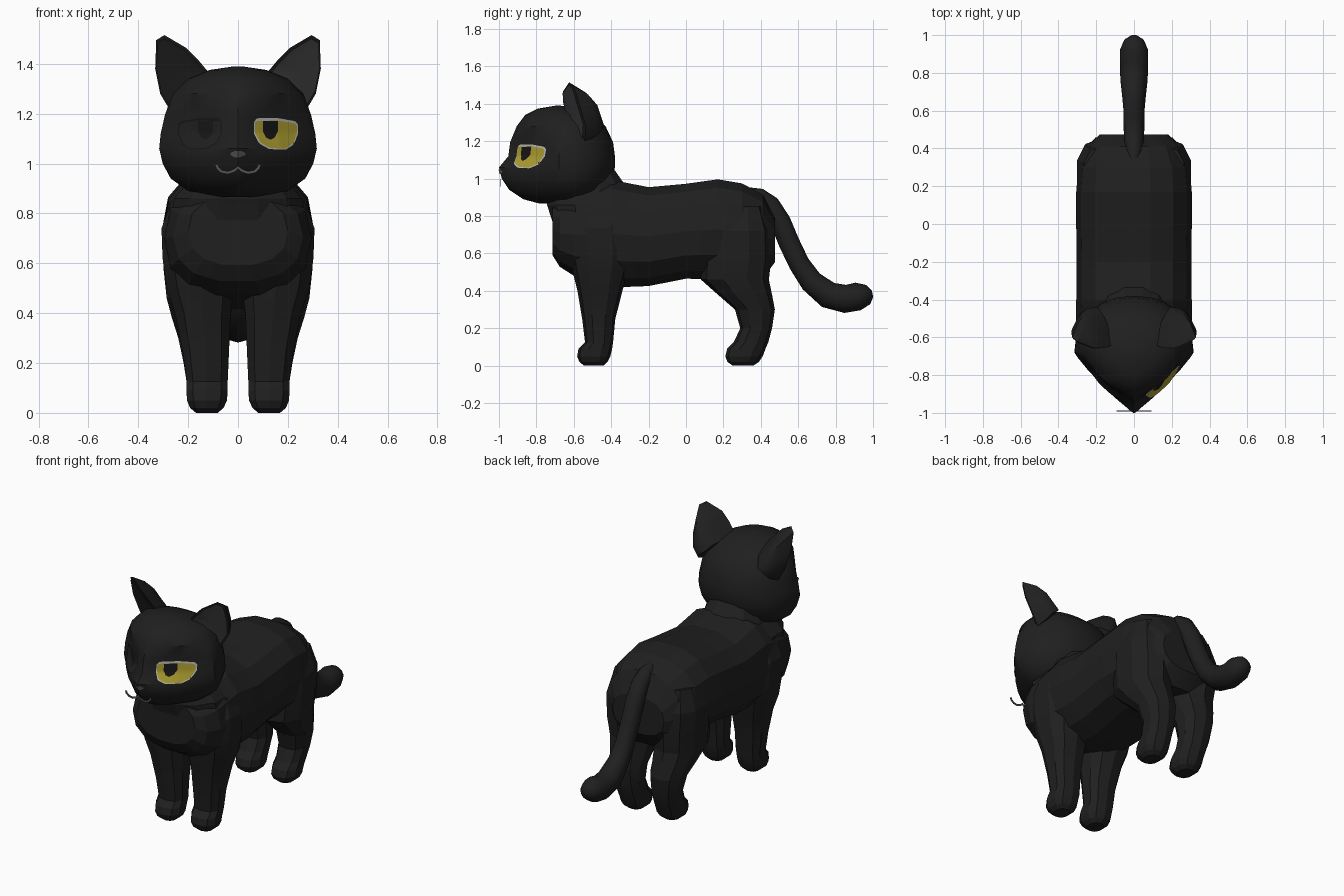
import bpy, bmesh, math
from mathutils import Vector
from mathutils.bvhtree import BVHTree

if "Cube" in bpy.data.objects:
    bpy.data.objects.remove(bpy.data.objects["Cube"])


def material(name, r, g, b):
    m = bpy.data.materials.new(name)
    m.diffuse_color = (r, g, b, 1)
    m.use_nodes = True
    m.node_tree.nodes["Principled BSDF"].inputs["Base Color"].default_value = m.diffuse_color
    return m


FUR = material("black fur", 0.014, 0.014, 0.014)
DARK = material("deep black", 0.008, 0.008, 0.008)
INNER = material("inner ear grey", 0.05, 0.049, 0.05)
GREY = material("nose grey", 0.09, 0.09, 0.09)
YELLOW = material("eye yellow", 0.42, 0.34, 0.03)
RIM = material("eye rim", 0.5, 0.5, 0.48)


def make(name, verts, faces, mat, smooth=None, fix=True):
    me = bpy.data.meshes.new(name)
    me.from_pydata(verts, [], faces)
    if fix:
        bm = bmesh.new()
        bm.from_mesh(me)
        bmesh.ops.recalc_face_normals(bm, faces=bm.faces)
        bm.to_mesh(me)
        bm.free()
    me.materials.append(mat)
    ob = bpy.data.objects.new(name, me)
    bpy.context.collection.objects.link(ob)
    if smooth:
        bpy.ops.object.select_all(action='DESELECT')
        ob.select_set(True)
        bpy.context.view_layer.objects.active = ob
        bpy.ops.object.shade_smooth_by_angle(angle=math.radians(smooth))
    return ob


def bands(n, count):
    return [(k * n + i, k * n + (i + 1) % n, (k + 1) * n + (i + 1) % n, (k + 1) * n + i)
            for k in range(count) for i in range(n)]


def loft(name, rings, mat, smooth=None):
    n = len(rings[0])
    verts = [p for r in rings for p in r]
    faces = bands(n, len(rings) - 1)
    faces += [tuple(range(n)), tuple(range(len(verts) - n, len(verts)))]
    return make(name, verts, faces, mat, smooth)


def oval(n, p, q=None, turn=0.0):
    """Unit superellipse; q is the exponent of the negative second half."""
    out = []
    for i in range(n):
        a = 2 * math.pi * (i + turn) / n
        c, s = math.cos(a), math.sin(a)
        e = 2 / (q if q and s < 0 else p)
        out.append((math.copysign(abs(c) ** e, c), math.copysign(abs(s) ** e, s)))
    return out


# Torso: sections along y (y, bottom, top, half width)
torso = [(-.715, .59, .87, .2), (-.675, .525, .89, .26), (-.59, .47, .93, .295), (-.4, .412, 1.0, .304),
         (-.2, .42, .96, .304), (0, .46, .978, .306), (.17, .455, 1.002, .306), (.3, .455, .98, .295),
         (.41, .46, .92, .25), (.475, .55, .79, .18)]
loft("torso", [[(u * w, y, (b + t) / 2 + v * (t - b) / 2) for u, v in oval(14, 2.4)]
               for y, b, t, w in torso], FUR, 12)


def column(rows, n, p, s=1):
    """Horizontal sections (z, x0, x1, y0, y1)."""
    return [[(s * ((x0 + x1) / 2 + u * (x1 - x0) / 2), (y0 + y1) / 2 + v * (y1 - y0) / 2, z)
             for u, v in oval(n, p, turn=.5)] for z, x0, x1, y0, y1 in rows]


# Neck and chest ruff
neck = [(.66, -.26, .26, -.70, -.33), (.77, -.28, .28, -.72, -.33), (.86, -.265, .265, -.75, -.31),
        (.93, -.2, .2, -.74, -.31), (.98, -.18, .18, -.70, -.33), (1.05, -.15, .15, -.68, -.38)]
loft("neck", column(neck, 12, 2.2), FUR, 12)

# Legs
front = [(0, .08, .17, -.545, -.44), (.02, .055, .195, -.57, -.42), (.05, .041, .208, -.582, -.405),
         (.09, .038, .21, -.575, -.395), (.125, .038, .21, -.54, -.39), (.25, .032, .226, -.555, -.378),
         (.4, .025, .257, -.58, -.34), (.5, .01, .292, -.605, -.31), (.62, .03, .308, -.625, -.29),
         (.74, .05, .312, -.61, -.31), (.85, .1, .27, -.56, -.37)]
hind = [(0, .08, .17, .25, .36), (.02, .055, .195, .222, .39), (.05, .041, .208, .21, .41),
        (.09, .04, .21, .22, .425), (.125, .043, .21, .255, .44), (.2, .038, .222, .29, .46),
        (.3, .032, .244, .262, .475), (.38, .025, .27, .17, .46), (.46, .015, .292, .08, .443),
        (.58, .02, .305, .085, .457), (.72, .04, .308, .09, .452), (.85, .06, .268, .15, .412)]
for side, s in (("left", 1), ("right", -1)):
    loft(side + "_front_leg", column(front, 10, 2.5, s), FUR, 15)
    loft(side + "_hind_leg", column(hind, 10, 2.3, s), FUR, 15)

# Tail: swept tube in the yz plane (y, z, radius)
path = [(.33, .925, .03), (.39, .905, .045), (.45, .86, .052), (.505, .77, .055), (.55, .66, .056),
        (.605, .545, .056), (.67, .45, .062), (.76, .378, .072), (.85, .357, .075), (.92, .37, .075),
        (.975, .38, .052), (.997, .385, .018)]
rings = []
for i, (y, z, r) in enumerate(path):
    a, b = path[max(i - 1, 0)], path[min(i + 1, len(path) - 1)]
    d = Vector((b[0] - a[0], b[1] - a[1])).normalized()
    rings.append([(u * r, y - v * r * d.y, z + v * r * d.x) for u, v in oval(12, 2)])
loft("tail", rings, FUR, 50)

# Head: sections (z, half width, front y, widest y, back y, front exponent)
skull = [(.866, .11, -.78, -.64, -.56, 1.7), (.89, .2, -.87, -.64, -.5, 1.5), (.94, .27, -.945, -.65, -.44, 1.3),
         (1.0, .302, -.985, -.67, -.40, 1.2), (1.06, .316, -1.0, -.68, -.38, 1.12),
         (1.12, .31, -.95, -.68, -.38, 1.08), (1.195, .293, -.94, -.68, -.39, 1.1),
         (1.28, .262, -.905, -.64, -.43, 1.7), (1.34, .2, -.86, -.64, -.5, 1.8),
         (1.375, .115, -.79, -.68, -.57, 1.9), (1.39, .015, -.7, -.685, -.67, 2)]
rings = [[(u * w, m + v * ((yb - m) if v > 0 else (m - yf)), z) for u, v in oval(24, 2.2, q)]
         for z, w, yf, m, yb, q in skull]
head = loft("head", rings, FUR, 35)
tree = BVHTree.FromPolygons([v.co for v in head.data.vertices], [tuple(p.vertices) for p in head.data.polygons])


def lerp(poly, x):
    for (xa, za), (xb, zb) in zip(poly, poly[1:]):
        if x <= xb + 1e-6:
            return za + (zb - za) * (x - xa) / (xb - xa)
    return poly[-1][1]


def plate(name, top, bottom, mat, lift, s=1, cols=18, rows=8):
    """Thin patch between two outlines, laid on the face."""
    verts, x0, x1 = [], top[0][0], top[-1][0]
    for i in range(cols + 1):
        x = x0 + (x1 - x0) * i / cols
        zt, zb = lerp(top, x), lerp(bottom, x)
        for j in range(rows + 1):
            z = zb + (zt - zb) * j / rows
            hit = tree.ray_cast(Vector((s * x, -2, z)), Vector((0, 1, 0)))[0]
            verts.append((s * x, hit.y - lift, z))
    k = rows + 1
    faces = [(i * k + j, (i + 1) * k + j, (i + 1) * k + j + 1, i * k + j + 1)[::s]
             for i in range(cols) for j in range(rows)]
    return make(name, verts, faces, mat, 40, fix=False)


# Eyes: bright left one, dark right one
for side, s, rim, iris in (("left", 1, RIM, YELLOW), ("right", -1, DARK, FUR)):
    plate(side + "_eye_rim", [(.064, 1.165), (.075, 1.182), (.16, 1.182), (.23, 1.17), (.241, 1.155)],
          [(.064, 1.12), (.085, 1.08), (.125, 1.058), (.19, 1.055), (.225, 1.077), (.241, 1.12)], rim, .003, s)
    plate(side + "_eye_iris", [(.069, 1.166), (.08, 1.171), (.16, 1.172), (.225, 1.162), (.236, 1.152)],
          [(.069, 1.12), (.09, 1.084), (.128, 1.063), (.188, 1.059), (.221, 1.08), (.236, 1.122)], iris, .006, s)
    plate(side + "_pupil", [(.1, 1.17), (.16, 1.171)],
          [(.1, 1.13), (.112, 1.105), (.13, 1.095), (.148, 1.105), (.16, 1.13)], DARK, .009, s)

# Nose
plate("nose", [(-.03, 1.042), (-.016, 1.05), (.016, 1.05), (.03, 1.042)],
      [(-.03, 1.034), (-.012, 1.024), (.012, 1.024), (.03, 1.034)], GREY, .005, cols=8, rows=3)

# Mouth: flat ribbon in a wide w shape
half = [(0, .985), (.015, .972), (.04, .963), (.066, .968), (.082, .982), (.087, .996)]
line = [(-x, z) for x, z in half[:0:-1]] + half
rings = []
for i, (x, z) in enumerate(line):
    a, b = line[max(i - 1, 0)], line[min(i + 1, len(line) - 1)]
    d = Vector((b[0] - a[0], b[1] - a[1])).normalized()
    rings.append([(x - u * .007 * d.y, -.99 + v * .002, z + u * .007 * d.x) for u, v in oval(4, 4, turn=.5)])
loft("mouth", rings, GREY, 30)

# Ears: rounded shell, with a thin lining on the open front
outline = [(.105, -.64, 1.35), (.155, -.655, 1.41), (.21, -.658, 1.465), (.295, -.625, 1.515),
           (.328, -.6, 1.495), (.332, -.565, 1.38), (.312, -.535, 1.28), (.265, -.54, 1.2), (.17, -.61, 1.26)]
for side, s, lining in (("left", 1, INNER), ("right", -1, FUR)):
    rim = [Vector(p) for p in outline]
    n = len(rim)
    mid = sum(rim, Vector()) / n
    back = Vector((.2, -.49, 1.31))
    flip = Vector((s, 1, 1))
    shell = rim + [p.lerp(back, .25) + Vector((0, .05, 0)) for p in rim]
    shell += [p.lerp(back, .55) + Vector((0, .065, 0)) for p in rim]
    shell += [Vector((.19, -.44, 1.29)), mid]
    faces = bands(n, 2) + [(2 * n + i, 2 * n + (i + 1) % n, 3 * n) for i in range(n)]
    faces += [((i + 1) % n, i, 3 * n + 1) for i in range(n)]
    make(side + "_ear", [v * flip for v in shell], faces, FUR, 35)
    lift = Vector((.004, -.007, 0))
    pad = [p.lerp(mid, .1) + lift for p in rim] + [mid + lift]
    faces = [(i, (i + 1) % n, n)[::s] for i in range(n)]
    ob = make(side + "_ear_lining", [v * flip for v in pad], faces, lining, 35, fix=False)
    if sum(p.normal.y * p.area for p in ob.data.polygons) > 0:
        ob.data.flip_normals()
